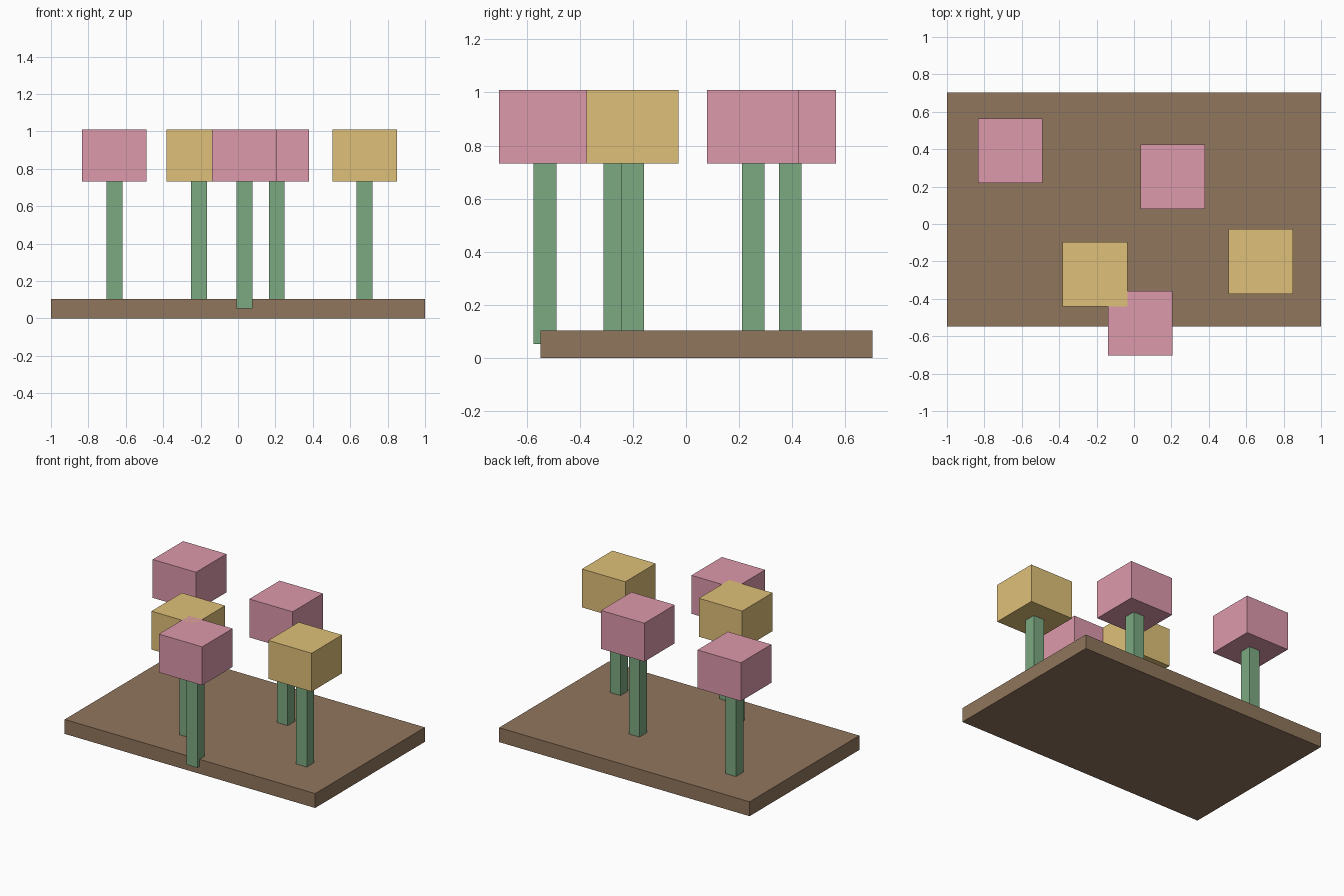
import bpy

if "Cube" in bpy.data.objects:
    bpy.data.objects.remove(bpy.data.objects["Cube"])


def material(name, rgb):
    m = bpy.data.materials.new(name)
    m.diffuse_color = (*rgb, 1)
    m.use_nodes = True
    m.node_tree.nodes["Principled BSDF"].inputs["Base Color"].default_value = m.diffuse_color
    return m


brown = material("soil_brown", (0.28, 0.18, 0.11))
green = material("stem_green", (0.20, 0.40, 0.22))
pink = material("petal_pink", (0.72, 0.32, 0.41))
yellow = material("petal_yellow", (0.74, 0.53, 0.19))


def box(name, low, high, mat):
    center = [(a + b) / 2 for a, b in zip(low, high)]
    bpy.ops.mesh.primitive_cube_add(size=1, location=center)
    ob = bpy.context.object
    ob.name = name
    ob.scale = [b - a for a, b in zip(low, high)]
    bpy.ops.object.transform_apply(location=False, rotation=False, scale=True)
    ob.data.materials.append(mat)
    return ob


# Ground slab
box("ground", (-1, -0.548, 0), (1, 0.703, 0.104), brown)

# Flowers: square stem sunk into the slab, block-shaped bloom on top
flowers = [
    (-0.661, 0.392, pink),
    (0.207, 0.253, pink),
    (-0.209, -0.268, yellow),
    (0.677, -0.201, yellow),
    (0.034, -0.531, pink),
]
S, B = 0.0425, 0.173  # half widths of stem and bloom
for i, (x, y, mat) in enumerate(flowers, 1):
    box(f"stem_{i}", (x - S, y - S, 0.053), (x + S, y + S, 0.75), green)
    box(f"bloom_{i}", (x - B, y - B, 0.733), (x + B, y + B, 1.01), mat)
